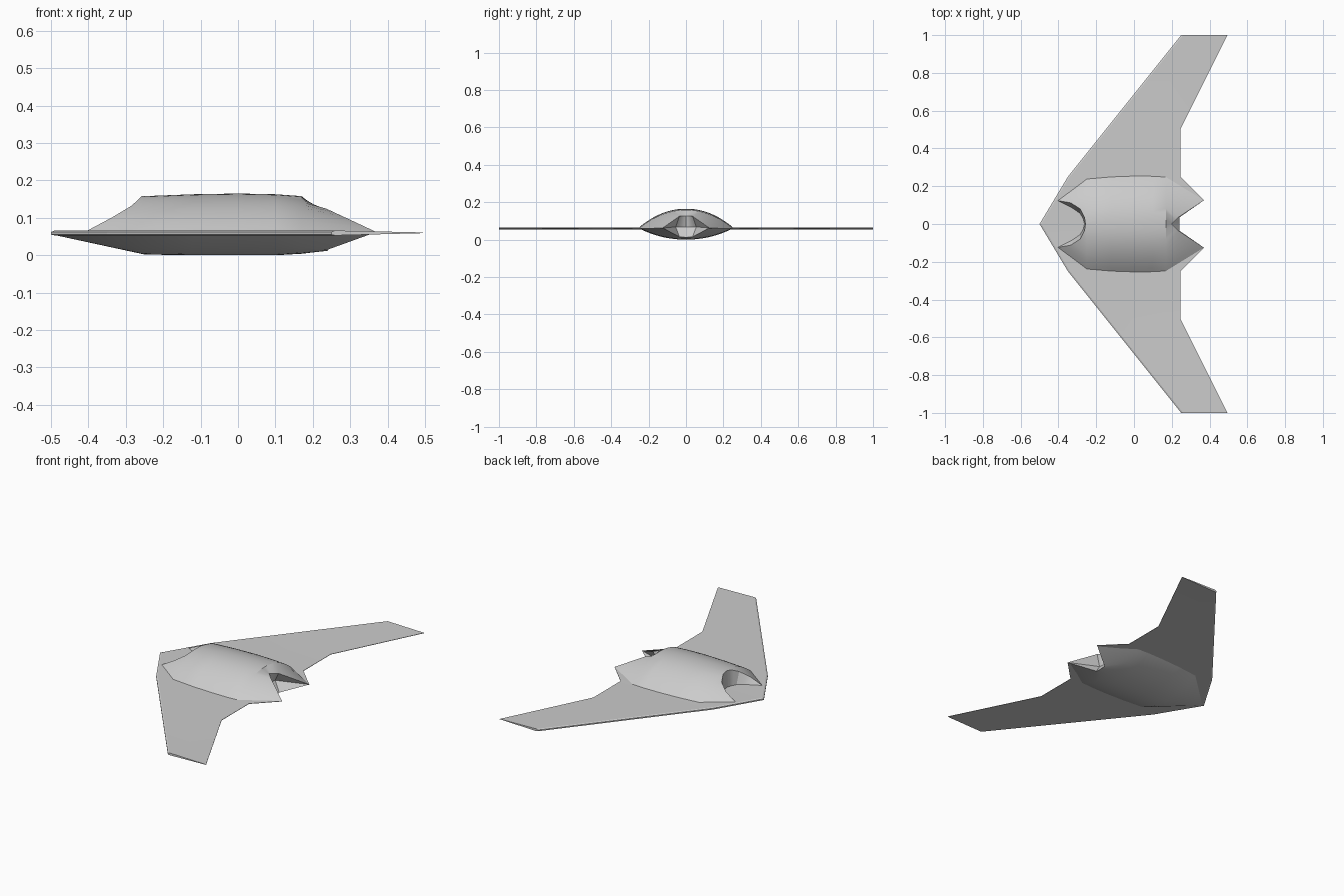
import bpy
import bmesh
from math import radians, sin, pi
from mathutils import Vector

cube = bpy.data.objects.get("Cube")
if cube:
    bpy.data.objects.remove(cube)

grey = bpy.data.materials.new("light_grey")
grey.use_nodes = True
grey.diffuse_color = (0.6, 0.6, 0.6, 1)
grey.node_tree.nodes["Principled BSDF"].inputs["Base Color"].default_value = (0.6, 0.6, 0.6, 1)

N = 12           # columns from the centreline to the side
MID = 0.062      # height of the wing plane


def loft(bm, rows):
    """Skin a list of equally long point rows."""
    grid = [[bm.verts.new(p) for p in row] for row in rows]
    for a, b in zip(grid, grid[1:]):
        for i in range(len(a) - 1):
            bm.faces.new((a[i], a[i + 1], b[i + 1], b[i]))


def finish(name, bm, angle):
    """Mirror the half across y = 0, weld it and make the object."""
    half = bm.verts[:] + bm.edges[:] + bm.faces[:]
    copy = bmesh.ops.duplicate(bm, geom=half)["geom"]
    for v in copy:
        if isinstance(v, bmesh.types.BMVert):
            v.co.y = -v.co.y
    bmesh.ops.remove_doubles(bm, verts=bm.verts[:], dist=0.0005)
    bmesh.ops.dissolve_degenerate(bm, edges=bm.edges[:], dist=0.0002)
    bmesh.ops.recalc_face_normals(bm, faces=bm.faces[:])
    mesh = bpy.data.meshes.new(name)
    bm.to_mesh(mesh)
    bm.free()
    mesh.materials.append(grey)
    obj = bpy.data.objects.new(name, mesh)
    bpy.context.collection.objects.link(obj)
    bpy.ops.object.select_all(action='DESELECT')
    obj.select_set(True)
    bpy.context.view_layer.objects.active = obj
    bpy.ops.object.shade_smooth_by_angle(angle=radians(angle))


def section(x, half_width, height):
    """Half of a shallow arch, from the centreline to the side."""
    row = []
    for i in range(N + 1):
        t = i / N
        row.append(Vector((x, half_width * t, MID + height * (1 - t ** 2.1))))
    return row


def polyline(points):
    """Resample a path to N + 1 points with equal parameter steps."""
    pts = [Vector(p) for p in points]
    row = []
    for i in range(N + 1):
        s = i / N * (len(pts) - 1)
        k = min(int(s), len(pts) - 2)
        row.append(pts[k].lerp(pts[k + 1], s - k))
    return row


# Fuselage lips
front_tip = (-0.41, 0.125, MID)
rear_tip = (0.37, 0.125, MID)
front_lip = polyline([(-0.257, 0, 0.158), (-0.262, 0.035, 0.153),
                      (-0.285, 0.08, 0.132), (-0.335, 0.112, 0.102), front_tip])
floor_line = polyline([(-0.262, 0, MID), (-0.27, 0.03, MID),
                       (-0.285, 0.055, MID), (-0.33, 0.085, MID), front_tip])
rear_lip = polyline([(0.2, 0, 0.127), (0.235, 0.035, 0.125), rear_tip])
rear_wall = polyline([(0.195, 0, 0.068), (0.2, 0.055, 0.068), rear_tip])
rear_keel = polyline([(0.24, 0, 0.012), (0.24, 0.035, 0.015), rear_tip])

# Fuselage: intake wall, upper shell, exhaust recess, belly and nose underside
bm = bmesh.new()
loft(bm, [
    floor_line, front_lip,
    section(-0.25, 0.242, 0.096),
    section(-0.12, 0.252, 0.101), section(0, 0.255, 0.103),
    section(0.1, 0.253, 0.101), section(0.17, 0.248, 0.096),
    rear_lip, rear_wall, rear_keel,
    section(0.17, 0.248, -0.058), section(0.1, 0.253, -0.062),
    section(0, 0.255, -0.062), section(-0.12, 0.252, -0.062),
    section(-0.25, 0.242, -0.06),
    [Vector((-0.495, 0, 0.055))] * (N + 1),
])
finish("fuselage", bm, 25)

# Flying wing: stations from the centre to the tip (y, leading x, trailing x)
stations = [(0, -0.5, 0.18), (0.05, -0.47, 0.19), (0.125, -0.425, 0.37),
            (0.25, -0.35, 0.245), (0.5, -0.15, 0.245), (1, 0.25, 0.495)]
rows = []
for y, lead, trail in stations:
    rows.append([Vector(p) for p in (
        (lead, y, 0.055), (lead, y, 0.062), (lead + 0.01, y, 0.066),
        (trail, y, 0.061), (trail, y, 0.059), (lead + 0.01, y, 0.053),
        (lead, y, 0.055))])
bm = bmesh.new()
loft(bm, rows)
tip = [v for v in bm.verts if v.co.y > 0.99]
bm.faces.new(tip[:-1])
finish("wing", bm, 3)
